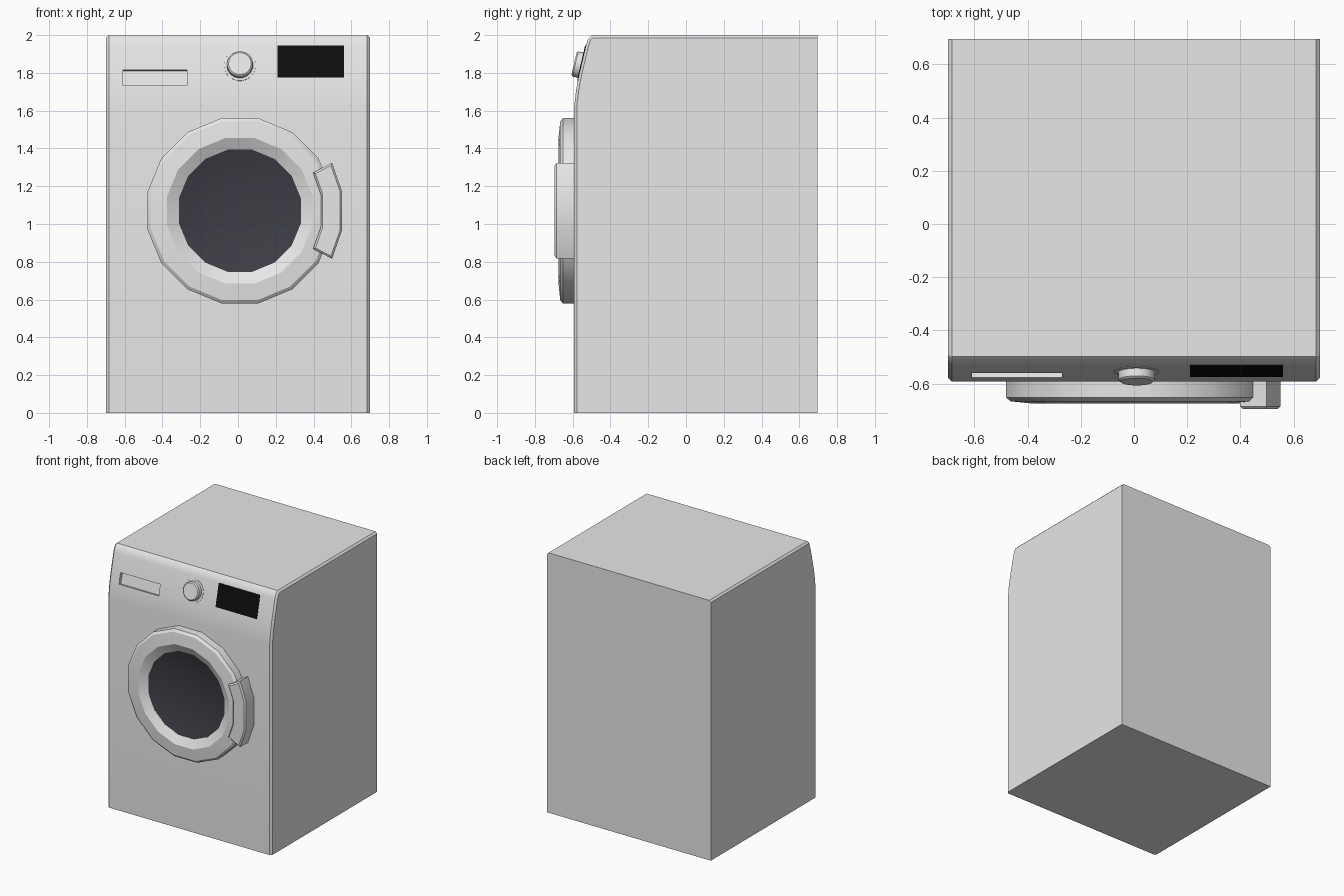
import bpy, bmesh, math
from mathutils import Matrix, Vector

if "Cube" in bpy.data.objects:
    bpy.data.objects.remove(bpy.data.objects["Cube"])


def material(name, rgb):
    m = bpy.data.materials.new(name)
    m.diffuse_color = (*rgb, 1)
    m.use_nodes = True
    m.node_tree.nodes["Principled BSDF"].inputs["Base Color"].default_value = m.diffuse_color
    return m


GREY = material("light_grey_enamel", (0.8, 0.8, 0.8))
GLASS = material("dark_glass", (0.047, 0.047, 0.06))
BLACK = material("display_black", (0.004, 0.004, 0.004))


def finish(name, bm, mat, angle=30, matrix=None):
    bmesh.ops.recalc_face_normals(bm, faces=bm.faces)
    me = bpy.data.meshes.new(name)
    bm.to_mesh(me)
    bm.free()
    ob = bpy.data.objects.new(name, me)
    bpy.context.collection.objects.link(ob)
    me.materials.append(mat)
    if matrix is not None:
        ob.matrix_world = matrix
    smooth(ob, angle)
    return ob


def smooth(ob, angle):
    bpy.ops.object.select_all(action='DESELECT')
    ob.select_set(True)
    bpy.context.view_layer.objects.active = ob
    bpy.ops.object.shade_smooth_by_angle(angle=math.radians(angle))


def prism(points, offset):
    """Extrude a closed polygon of 3D points by an offset vector."""
    bm = bmesh.new()
    face = bm.faces.new([bm.verts.new(p) for p in points])
    ext = bmesh.ops.extrude_face_region(bm, geom=[face], use_keep_orig=True)
    bmesh.ops.translate(bm, vec=offset,
                        verts=[v for v in ext['geom'] if isinstance(v, bmesh.types.BMVert)])
    bmesh.ops.recalc_face_normals(bm, faces=bm.faces)
    return bm


def lathe(profile, sides):
    """Spin (radius, depth) pairs about the y axis; radius 0 makes a pole."""
    bm = bmesh.new()
    rings = []
    for r, y in profile:
        if r == 0:
            rings.append([bm.verts.new((0, y, 0))] * sides)
            continue
        ring = []
        for i in range(sides):
            a = 2 * math.pi * (i + 0.5) / sides
            ring.append(bm.verts.new((r * math.cos(a), y, r * math.sin(a))))
        rings.append(ring)
    for a, b in zip(rings, rings[1:]):
        for i in range(sides):
            j = (i + 1) % sides
            bm.faces.new(list(dict.fromkeys((a[i], a[j], b[j], b[i]))))
    return bm


def box(sx, sy, sz):
    bm = bmesh.new()
    bmesh.ops.create_cube(bm, size=1)
    bmesh.ops.scale(bm, vec=(sx, sy, sz), verts=bm.verts)
    return bm


# Cabinet: side profile (y, z) with a leaning control panel
side = [(0.695, 0), (-0.592, 0), (-0.592, 1.62), (-0.583, 1.70), (-0.57, 1.775),
        (-0.53, 1.945), (-0.518, 1.98), (-0.498, 2.0), (0.695, 2.0)]
bm = prism([(-0.698, y, z) for y, z in side], (1.396, 0, 0))
edges = []
for e in bm.edges:
    a, b = (v.co for v in e.verts)
    along_side = abs(a.x - b.x) < 1e-5
    at_back = a.y > 0.69 and b.y > 0.69
    at_base = a.z < 0.01 and b.z < 0.01
    if along_side and not at_back and not at_base:
        edges.append(e)
bmesh.ops.bevel(bm, geom=edges, offset=0.014, segments=1, affect='EDGES', profile=0.5)
cabinet = finish("cabinet", bm, GREY)

# Control panel frame: local -y is the outward normal of the leaning panel
LEAN = math.atan2(0.04, 0.17)


def on_panel(x, z):
    y = -0.57 + (z - 1.775) * 0.04 / 0.17
    return Matrix.Translation((x, y, z)) @ Matrix.Rotation(-LEAN, 4, 'X')


# Detergent drawer: shallow pocket cut into the panel
cutter = finish("drawer_cutter", box(0.338, 0.05, 0.085), GREY, 30, on_panel(-0.439, 1.775))
cutter.hide_render = True
bpy.context.view_layer.update()
mod = cabinet.modifiers.new("drawer_pocket", 'BOOLEAN')
mod.operation = 'DIFFERENCE'
mod.solver = 'EXACT'
mod.object = cutter
bpy.context.view_layer.objects.active = cabinet
bpy.ops.object.modifier_apply(modifier=mod.name)
bpy.data.objects.remove(cutter)
smooth(cabinet, 30)

# Display: thin black plate
finish("display", box(0.35, 0.008, 0.175), BLACK, 30, on_panel(0.385, 1.86))

# Program knob
knob = [(0.086, 0.01), (0.084, -0.002), (0.070, -0.003), (0.068, -0.032), (0.060, -0.039), (0, -0.039)]
finish("program_knob", lathe(knob, 24), GREY, 30, on_panel(0.01, 1.84))

# Door ring: 16-sided, chamfered outside, sloping in towards the glass
DOOR = Matrix.Translation((0.01, 0, 1.07))
ring = [(0.50, -0.58), (0.50, -0.652), (0.482, -0.666), (0.393, -0.675), (0.330, -0.642), (0.330, -0.62)]
finish("door_ring", lathe(ring, 16), GREY, 30, DOOR)

# Door glass: shallow hollow bowl
bowl = [(0.335, -0.643), (0.27, -0.625), (0.19, -0.611), (0.10, -0.603), (0, -0.60)]
finish("door_glass", lathe(bowl, 16), GLASS, 30, DOOR)

# Door handle: curved block following the ring
angles = [math.radians(a) for a in (-27.5, -11.25, 11.25, 27.5)]
arc = [(0.55, a) for a in angles] + [(0.437, a) for a in reversed(angles)]
bm = prism([(r * math.cos(a), -0.59, r * math.sin(a)) for r, a in arc], (0, -0.105, 0))
front = [e for e in bm.edges if all(v.co.y < -0.69 for v in e.verts)]
bmesh.ops.bevel(bm, geom=front, offset=0.01, segments=1, affect='EDGES', profile=0.5)
finish("door_handle", bm, GREY, 20, DOOR)
